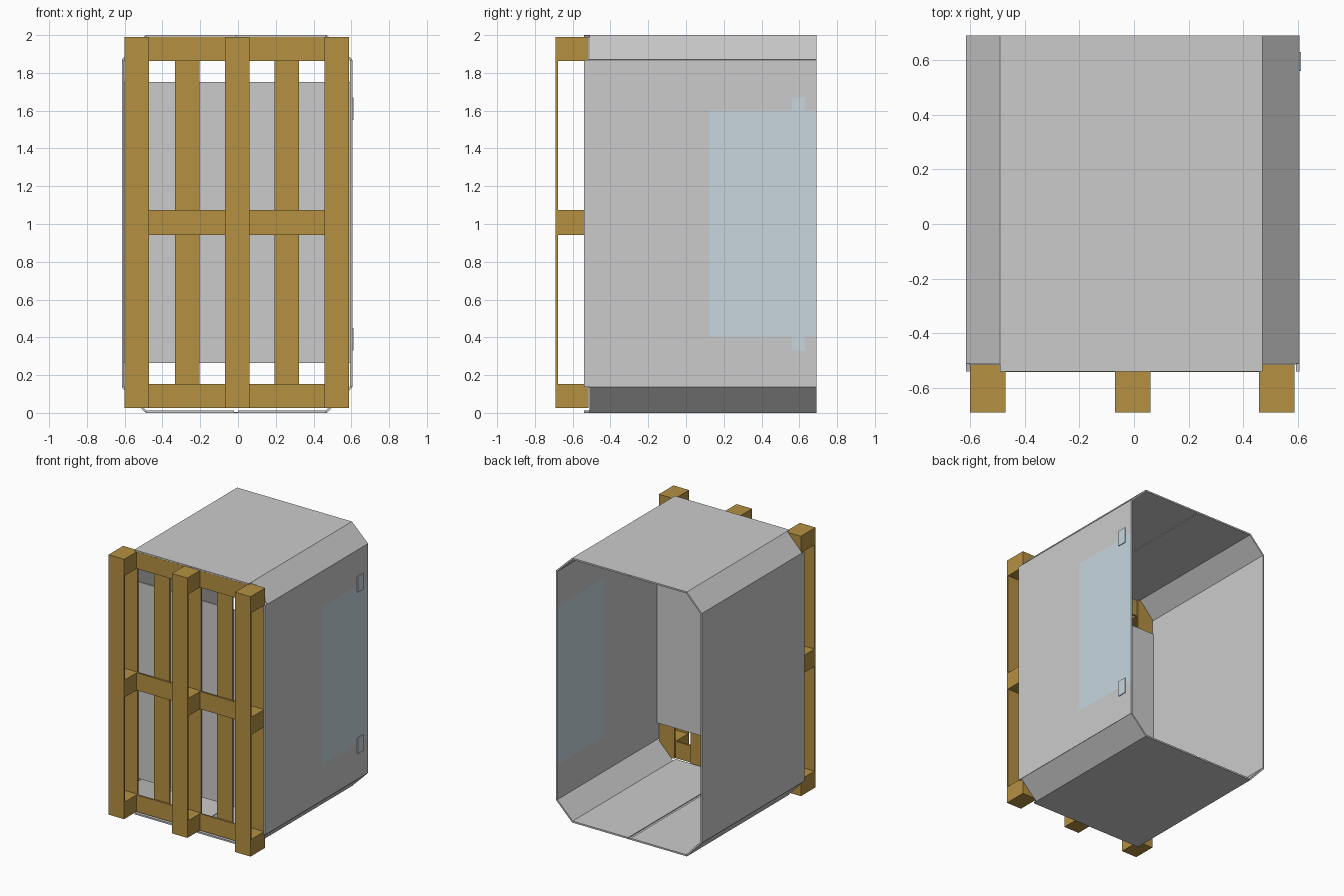
import bpy, bmesh
from mathutils import Vector

if "Cube" in bpy.data.objects:
    bpy.data.objects.remove(bpy.data.objects["Cube"])


def material(name, rgb):
    m = bpy.data.materials.new(name)
    m.diffuse_color = (*rgb, 1)
    m.use_nodes = True
    m.node_tree.nodes["Principled BSDF"].inputs["Base Color"].default_value = m.diffuse_color
    return m


WOOD = material("wood", (0.46, 0.28, 0.055))
GLASS = material("glass", (0.58, 0.68, 0.74))


def prism(name, base, shift, mat=None):
    """Extrude a planar polygon of 3D points along a vector."""
    bm = bmesh.new()
    face = bm.faces.new([bm.verts.new(p) for p in base])
    ext = bmesh.ops.extrude_face_region(bm, geom=[face])
    moved = [v for v in ext["geom"] if isinstance(v, bmesh.types.BMVert)]
    bmesh.ops.translate(bm, verts=moved, vec=Vector(shift))
    bmesh.ops.recalc_face_normals(bm, faces=bm.faces)
    me = bpy.data.meshes.new(name)
    bm.to_mesh(me)
    bm.free()
    ob = bpy.data.objects.new(name, me)
    bpy.context.collection.objects.link(ob)
    if mat:
        me.materials.append(mat)
    return ob


def box(name, x, y, z, mat=None):
    base = [(x[0], y[0], z[0]), (x[1], y[0], z[0]), (x[1], y[0], z[1]), (x[0], y[0], z[1])]
    return prism(name, base, (0, y[1] - y[0], 0), mat)


# Shell: octagonal cross-section, outer and inner rings (x, z)
BACK, FLAT_FRONT, CHAMFER_FRONT = 0.69, -0.54, -0.51
outer = [(-0.49, 0), (0.47, 0), (0.605, 0.135), (0.605, 1.87),
         (0.47, 2), (-0.49, 2), (-0.615, 1.87), (-0.615, 0.135)]
inner = [(-0.485, 0.012), (0.465, 0.012), (0.593, 0.14), (0.593, 1.865),
         (0.465, 1.988), (-0.485, 1.988), (-0.603, 1.865), (-0.603, 0.14)]
names = ["floor", "lower_right_bevel", "right_wall", "upper_right_bevel",
         "roof", "upper_left_bevel", "left_wall", "lower_left_bevel"]
for i, name in enumerate(names):
    if name == "right_wall":
        continue
    j = (i + 1) % 8
    ring = [outer[i], outer[j], inner[j], inner[i]]
    if name in ("floor", "roof"):
        # thin outer skin; the inner lining below carries the seam
        mid = 0.006 if name == "floor" else 1.994
        ring[2], ring[3] = (ring[2][0], mid), (ring[3][0], mid)
    y0 = CHAMFER_FRONT if "bevel" in name else FLAT_FRONT
    prism(name, [(x, y0, z) for x, z in ring], (0, BACK - y0, 0))

# Lining boards with a central seam
for name, z, gap in (("floor_lining", (0.006, 0.012), 0.01), ("roof_lining", (1.988, 1.994), 0.003)):
    box(name + "_left", (-0.485, -0.01 - gap), (FLAT_FRONT, BACK), z)
    box(name + "_right", (-0.01 + gap, 0.465), (FLAT_FRONT, BACK), z)

# Right wall with a notch for the window
W0, W1, WY = 0.405, 1.6, 0.125
notched = [(FLAT_FRONT, 0.137), (BACK, 0.137), (BACK, W0), (WY, W0),
           (WY, W1), (BACK, W1), (BACK, 1.868), (FLAT_FRONT, 1.868)]
prism("right_wall", [(0.593, y, z) for y, z in notched], (0.012, 0, 0))
box("window", (0.593, 0.605), (WY, BACK), (W0, W1), GLASS)
for name, z in (("lower_hinge", (0.33, 0.45)), ("upper_hinge", (1.55, 1.67))):
    box(name, (0.603, 0.611), (0.56, 0.63), z, GLASS)

# Front panel behind the pallet
box("front_panel", (-0.603, 0.593), (-0.515, -0.503), (0.265, 1.752))

# Upright pallet: skids, blocks, stringers and deck slats
columns = [(-0.6, -0.47), (-0.07, 0.06), (0.458, 0.588)]
rows = [(0.025, 0.152), (0.943, 1.075), (1.863, 1.99)]
height = (0.025, 1.99)
for x in columns:
    box("pallet_skid", x, (-0.69, -0.678), height, WOOD)
    for z in rows:
        box("pallet_block", x, (-0.678, -0.541), z, WOOD)
for z in rows:
    box("pallet_stringer", (-0.6, 0.588), (-0.541, -0.528), z, WOOD)
for x in columns + [(-0.333, -0.203), (0.193, 0.323)]:
    box("pallet_slat", x, (-0.528, -0.515), height, WOOD)
